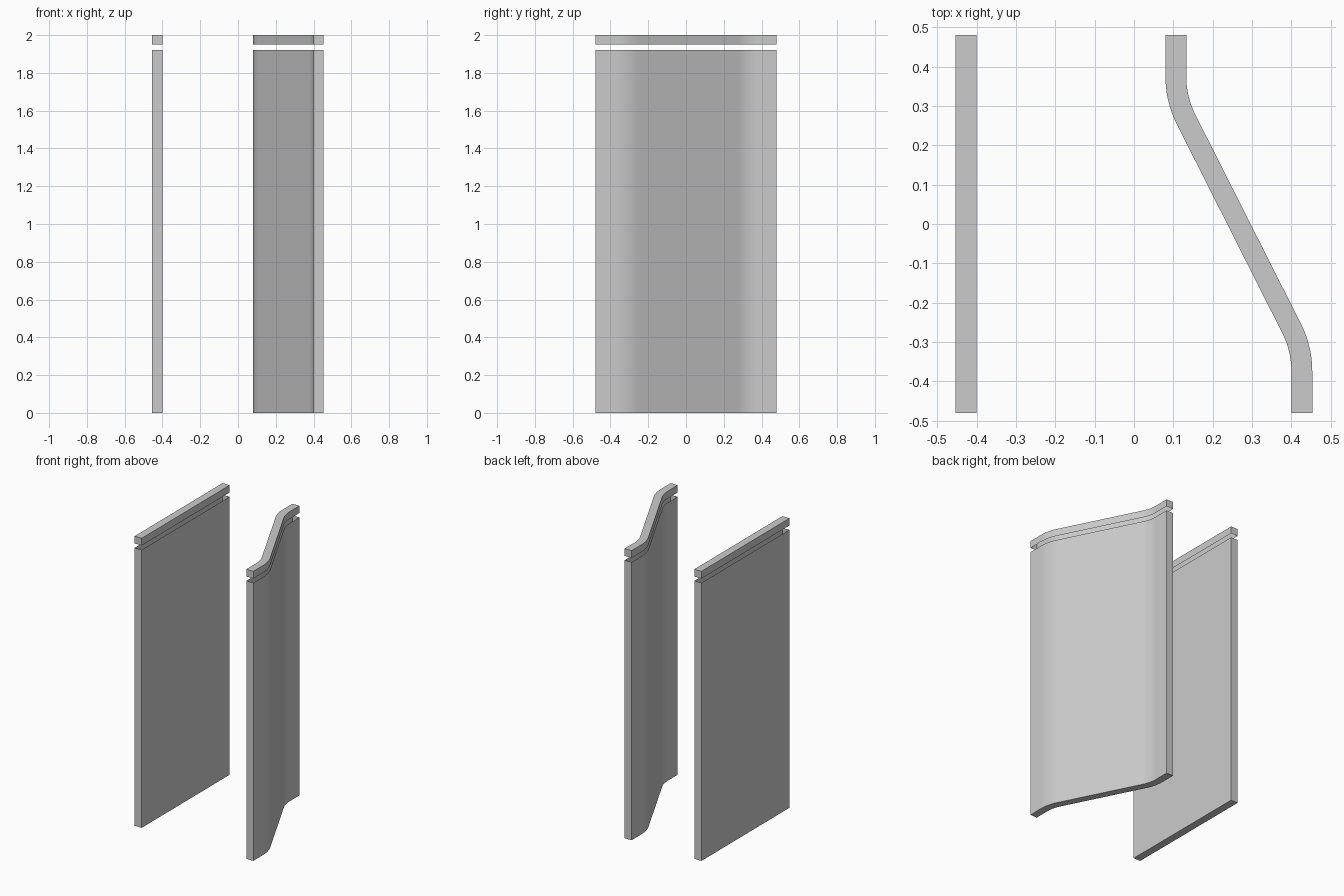
import bpy, bmesh, math
from mathutils import Vector

if "Cube" in bpy.data.objects:
    bpy.data.objects.remove(bpy.data.objects["Cube"])

HALF_Y = 0.48          # half length of both walls
T = 0.053              # wall thickness


def shell(name, outline, z0, z1, cap_bottom):
    """Upright hollow shell, closed on one end, open where the light gap sits."""
    bm = bmesh.new()
    low = [bm.verts.new((x, y, z0)) for x, y in outline]
    high = [bm.verts.new((x, y, z1)) for x, y in outline]
    n = len(outline)
    for i in range(n):
        j = (i + 1) % n
        bm.faces.new((low[i], low[j], high[j], high[i]))
    if cap_bottom:
        bm.faces.new(low[::-1])
    else:
        bm.faces.new(high)
    me = bpy.data.meshes.new(name)
    bm.to_mesh(me)
    bm.free()
    ob = bpy.data.objects.new(name, me)
    bpy.context.collection.objects.link(ob)
    bpy.ops.object.select_all(action='DESELECT')
    ob.select_set(True)
    bpy.context.view_layer.objects.active = ob
    bpy.ops.object.shade_smooth_by_angle(angle=math.radians(30))


def wall(name, outline):
    """Main panel plus the thin top strip above the gap."""
    shell(name + "_panel", outline, 0.0, 1.92, True)
    shell(name + "_top_strip", outline, 1.95, 2.0, False)


# Straight wall (counter-clockwise outline)
wall("straight_wall", [(-0.454, -HALF_Y), (-0.400, -HALF_Y),
                       (-0.400, HALF_Y), (-0.454, HALF_Y)])

# S-shaped wall: centreline with two rounded bends about the middle point
MID_X, OFFSET, SLOPE, R, STEPS = 0.2665, 0.16, 0.505, 0.24, 12
angle = math.atan(SLOPE)
bend_y = OFFSET / SLOPE + R * math.tan(angle / 2)   # where the bend begins

# upper half: (x, y, normal angle) relative to the middle point
upper = [(-OFFSET, HALF_Y, 0.0)]
for k in range(STEPS + 1):
    a = angle * k / STEPS
    upper.append((-OFFSET + R * (1 - math.cos(a)), bend_y - R * math.sin(a), a))
lower = [(-x, -y, a) for x, y, a in reversed(upper)]
path = upper + lower


def offset_side(d):
    return [(MID_X + x + d * math.cos(a), y + d * math.sin(a)) for x, y, a in path]


right_side = offset_side(T / 2)
left_side = offset_side(-T / 2)
wall("curved_wall", left_side + right_side[::-1])
